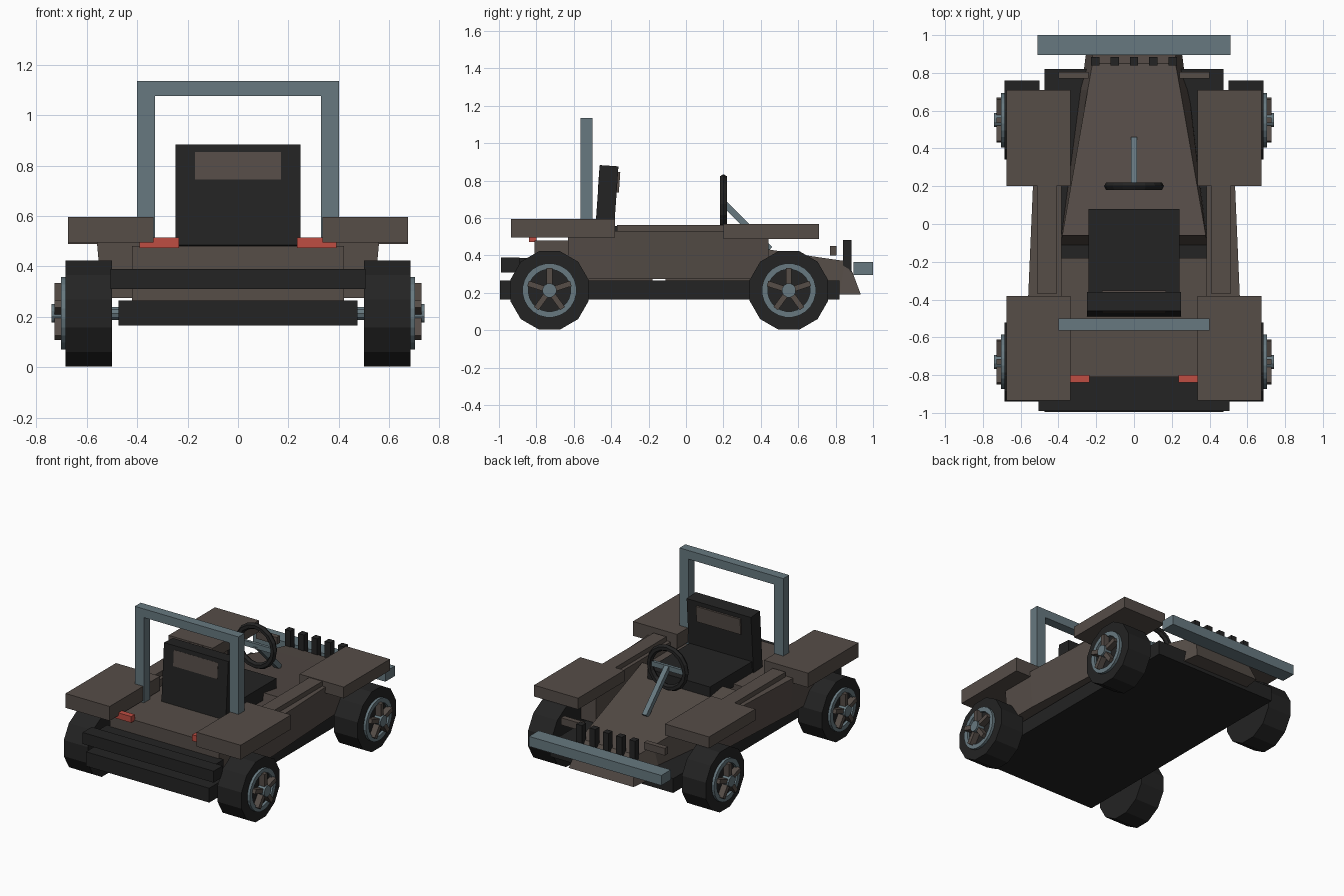
import bpy, bmesh, math
from mathutils import Matrix, Vector

if "Cube" in bpy.data.objects:
    bpy.data.objects.remove(bpy.data.objects["Cube"])


def material(name, rgb):
    m = bpy.data.materials.new(name)
    m.diffuse_color = (*rgb, 1)
    m.use_nodes = True
    m.node_tree.nodes["Principled BSDF"].inputs["Base Color"].default_value = m.diffuse_color
    return m


BROWN = material("brown paint", (0.092, 0.074, 0.064))
BLACK = material("black rubber", (0.017, 0.017, 0.017))
STEEL = material("blue grey steel", (0.135, 0.19, 0.215))
RED = material("red light", (0.52, 0.075, 0.055))


def finish(name, bm, mat):
    bmesh.ops.recalc_face_normals(bm, faces=bm.faces)
    me = bpy.data.meshes.new(name)
    bm.to_mesh(me)
    bm.free()
    me.materials.append(mat)
    ob = bpy.data.objects.new(name, me)
    bpy.context.collection.objects.link(ob)
    return ob


def box(name, mat, x, y, z, tilt=0.0):
    """Box from ranges, optionally tilted about x around its centre."""
    bm = bmesh.new()
    c = Vector(((x[0] + x[1]) / 2, (y[0] + y[1]) / 2, (z[0] + z[1]) / 2))
    s = Matrix.Diagonal((x[1] - x[0], y[1] - y[0], z[1] - z[0], 1))
    bmesh.ops.create_cube(bm, size=1, matrix=Matrix.Translation(c) @ Matrix.Rotation(tilt, 4, 'X') @ s)
    return finish(name, bm, mat)


def pair(name, mat, x, y, z):
    for side, tag in ((1, "right"), (-1, "left")):
        box(tag + "_" + name, mat, sorted((side * x[0], side * x[1])), y, z)


def lathe_x(name, mat, profile, n, centre, side=1):
    """Revolve (x, radius) points around the x axis as a closed ring profile."""
    bm = bmesh.new()
    rings = []
    for i in range(n):
        a = 2 * math.pi * (i + 0.5) / n
        rings.append([bm.verts.new((side * px, centre[0] + r * math.sin(a), centre[1] + r * math.cos(a)))
                      for px, r in profile])
    k = len(profile)
    for i in range(n):
        p, q = rings[i], rings[(i + 1) % n]
        for j in range(k):
            bm.faces.new((p[j], p[(j + 1) % k], q[(j + 1) % k], q[j]))
    bmesh.ops.remove_doubles(bm, verts=bm.verts, dist=1e-5)
    return finish(name, bm, mat)


def loft(name, mat, sections):
    """Join four-cornered sections and cap the ends."""
    bm = bmesh.new()
    rows = [[bm.verts.new(p) for p in s] for s in sections]
    for a, b in zip(rows, rows[1:]):
        for j in range(4):
            bm.faces.new((a[j], a[(j + 1) % 4], b[(j + 1) % 4], b[j]))
    bm.faces.new(rows[0])
    bm.faces.new(rows[-1])
    return finish(name, bm, mat)


# Chassis and bumpers
box("chassis_plate", BLACK, (-0.475, 0.475), (-0.995, 0.82), (0.165, 0.265))
box("rear_bumper", BLACK, (-0.505, 0.505), (-0.99, -0.89), (0.31, 0.39))
box("rear_bumper_mount", BLACK, (-0.45, 0.45), (-0.89, -0.8), (0.31, 0.385))
box("front_bumper", STEEL, (-0.51, 0.51), (0.895, 1.0), (0.295, 0.365))

# Rear body with deck
box("rear_body", BROWN, (-0.42, 0.42), (-0.81, -0.18), (0.265, 0.48))

# Tapering hood: y top, z top, half width top, y bottom, z bottom, half width bottom
hood = [(-0.06, 0.51, 0.38, -0.11, 0.265, 0.39), (0.71, 0.39, 0.245, 0.71, 0.24, 0.29),
        (0.85, 0.37, 0.22, 0.82, 0.19, 0.265), (0.89, 0.31, 0.22, 0.935, 0.19, 0.25)]
loft("hood", BROWN, [[(-xt, yt, zt), (xt, yt, zt), (xb, yb, zb), (-xb, yb, zb)]
                     for yt, zt, xt, yb, zb, xb in hood])

# Side pods with rails, fenders, lamps
for s, tag in ((1, "right"), (-1, "left")):
    pods = [(-0.63, 0.56, 0.54, 0.50), (-0.38, 0.56, 0.54, 0.53), (0.2, 0.535, 0.51, 0.53), (0.44, 0.52, 0.5, 0.50)]
    loft(tag + "_side_pod", BROWN, [[(s * 0.385, y, zt), (s * xt, y, zt), (s * xb, y, 0.275), (s * 0.385, y, 0.275)]
                                    for y, xt, xb, zt in pods])
pair("pod_rail", BROWN, (0.41, 0.51), (-0.37, 0.21), (0.52, 0.563))
pair("rear_fender", BROWN, (0.335, 0.675), (-0.935, -0.38), (0.495, 0.595))
pair("front_fender", BROWN, (0.335, 0.675), (0.2, 0.71), (0.488, 0.567))
pair("front_lamp", BROWN, (0.24, 0.4), (0.77, 0.805), (0.4, 0.45))
pair("tail_light", RED, (0.235, 0.39), (-0.84, -0.80), (0.472, 0.515))

# Grille teeth
for i in range(5):
    x = -0.205 + i * 0.1025
    box(f"grille_tooth_{i + 1}", BLACK, (x - 0.022, x + 0.022), (0.84, 0.885), (0.31, 0.483))

# Roll bar
pair("roll_bar_post", STEEL, (0.33, 0.4), (-0.565, -0.5), (0.47, 1.075))
box("roll_bar_top", STEEL, (-0.4, 0.4), (-0.565, -0.5), (1.075, 1.135))

# Seat
box("seat_base", BLACK, (-0.24, 0.24), (-0.42, 0.08), (0.46, 0.558))
box("seat_back", BLACK, (-0.248, 0.248), (-0.475, -0.375), (0.48, 0.88), math.radians(-4))
box("seat_head_panel", BROWN, (-0.17, 0.17), (-0.468, -0.355), (0.74, 0.85), math.radians(-4))

# Steering wheel, spoke bar and column
bm = bmesh.new()
n, m = 16, 6
grid = []
for i in range(n):
    a = 2 * math.pi * i / n
    grid.append([])
    for j in range(m):
        b = 2 * math.pi * j / m
        r = 0.137 + 0.022 * math.cos(b)
        grid[-1].append(bm.verts.new((r * math.cos(a), 0.2 + 0.022 * math.sin(b), 0.675 + r * math.sin(a))))
for i in range(n):
    for j in range(m):
        k, l = (i + 1) % n, (j + 1) % m
        bm.faces.new((grid[i][j], grid[k][j], grid[k][l], grid[i][l]))
finish("steering_wheel", bm, BLACK)
box("steering_spoke", STEEL, (-0.13, 0.13), (0.19, 0.21), (0.657, 0.693))
box("steering_column", STEEL, (-0.017, 0.017), (0.15, 0.50), (0.54, 0.575), math.radians(-45)).location = (0, 0, 0)

# Axles and wheels
for y, end in ((-0.73, "rear"), (0.55, "front")):
    c = (y, 0.213)
    lathe_x(end + "_axle", STEEL, [(-0.6, 0), (-0.6, 0.028), (0.6, 0.028), (0.6, 0)], 10, c)
    for s, tag in ((1, "right"), (-1, "left")):
        nm = f"{end}_{tag}_"
        lathe_x(nm + "tyre", BLACK, [(0.5, 0), (0.5, 0.217), (0.685, 0.217), (0.685, 0)], 12, c, s)
        lathe_x(nm + "rim", STEEL, [(0.67, 0.145), (0.703, 0.145), (0.703, 0.113), (0.67, 0.113)], 24, c, s)
        lathe_x(nm + "hub", STEEL, [(0.68, 0), (0.68, 0.038), (0.74, 0.038), (0.74, 0)], 12, c, s)
        # Five spokes
        bm = bmesh.new()
        for i in range(5):
            rot = Matrix.Rotation(2 * math.pi * i / 5, 4, 'X')
            bmesh.ops.create_cube(bm, size=1, matrix=Matrix.Translation((s * 0.705, c[0], c[1])) @ rot
                                  @ Matrix.Translation((0, 0, 0.065)) @ Matrix.Diagonal((0.045, 0.03, 0.11, 1)))
        finish(nm + "spokes", bm, BROWN)
